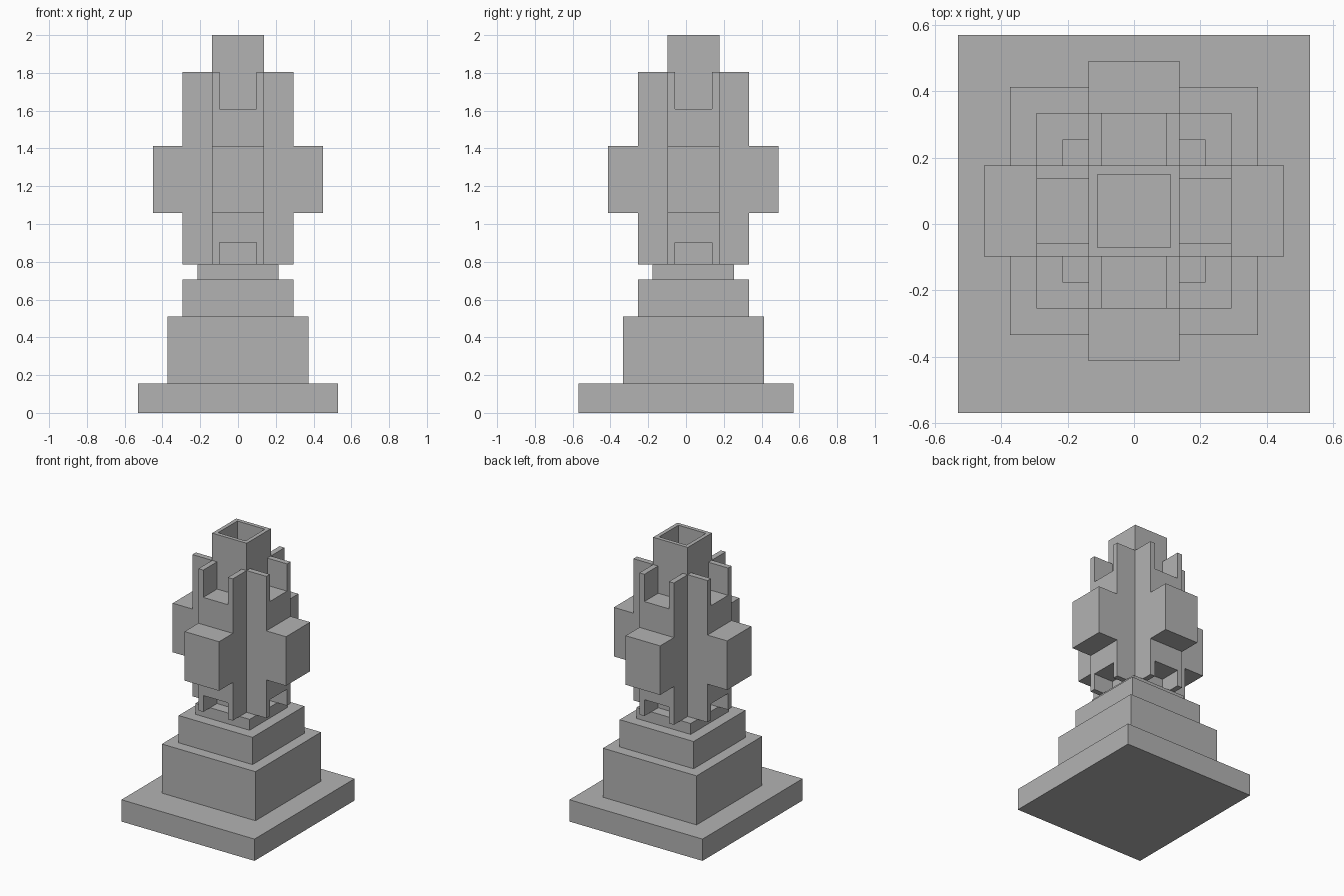
import bpy, bmesh
from math import pi
from mathutils import Matrix, Vector

cube = bpy.data.objects.get("Cube")
if cube:
    bpy.data.objects.remove(cube, do_unlink=True)

U = 2 / 51            # building module: the tower is 51 modules tall
AXIS = Vector((0, U, 0))  # the tower stands slightly behind the plinth centre

stone = bpy.data.materials.new("grey_stone")
stone.use_nodes = True
GREY = (0.45, 0.45, 0.45, 1)
stone.diffuse_color = GREY
stone.node_tree.nodes["Principled BSDF"].inputs["Base Color"].default_value = GREY


def finish(name, bm, matrix):
    bmesh.ops.transform(bm, matrix=matrix, verts=bm.verts)
    bmesh.ops.recalc_face_normals(bm, faces=bm.faces)
    mesh = bpy.data.meshes.new(name)
    bm.to_mesh(mesh)
    bm.free()
    mesh.materials.append(stone)
    obj = bpy.data.objects.new(name, mesh)
    bpy.context.collection.objects.link(obj)
    return obj


def block(x0, x1, y0, y1, z0, z1):
    """Box between the given limits, in modules."""
    bm = bmesh.new()
    bmesh.ops.create_cube(bm, size=1)
    size = Vector((x1 - x0, y1 - y0, z1 - z0))
    mid = Vector((x0 + x1, y0 + y1, z0 + z1)) / 2
    for v in bm.verts:
        v.co = (v.co * size + mid) * U
    return bm


# Plinth and stepped tiers
finish("plinth", block(-13.5, 13.5, -14.5, 14.5, 0, 4), Matrix())
centre = Matrix.Translation(AXIS)
for name, half, z0, z1 in (("lower_tier", 9.5, 4, 13),
                           ("middle_tier", 7.5, 13, 18),
                           ("upper_tier", 5.5, 18, 20)):
    finish(name, block(-half, half, -half, half, z0, z1), centre)

# Central shaft with a square well sunk into its top
bm = block(-3.5, 3.5, -3.5, 3.5, 20, 51)
top = max(bm.faces, key=lambda f: f.calc_center_median().z)
bmesh.ops.inset_region(bm, faces=[top], thickness=U)
well = bmesh.ops.extrude_discrete_faces(bm, faces=[top])["faces"][0]
bmesh.ops.translate(bm, verts=well.verts, vec=(0, 0, -10 * U))
finish("shaft", bm, centre)

# Four buttresses, notched above and below, each with a projecting block
half_profile = [(2.5, 20), (3.5, 20), (3.5, 46), (2.5, 46), (2.5, 41)]
profile = [(2.5, 23)] + half_profile
profile += [(-x, z) for x, z in reversed(profile)]
for i, side in enumerate(("front", "left", "back", "right")):
    turn = centre @ Matrix.Rotation(i * pi / 2, 4, "Z")
    bm = bmesh.new()
    face = bm.faces.new([bm.verts.new((x * U, -3.5 * U, z * U)) for x, z in profile])
    new = bmesh.ops.extrude_face_region(bm, geom=[face], use_keep_orig=True)["geom"]
    bmesh.ops.translate(bm, vec=(0, -4 * U, 0),
                        verts=[g for g in new if isinstance(g, bmesh.types.BMVert)])
    finish(side + "_buttress", bm, turn)
    finish(side + "_projecting_block", block(-3.5, 3.5, -11.5, -7.5, 27, 36), turn)
